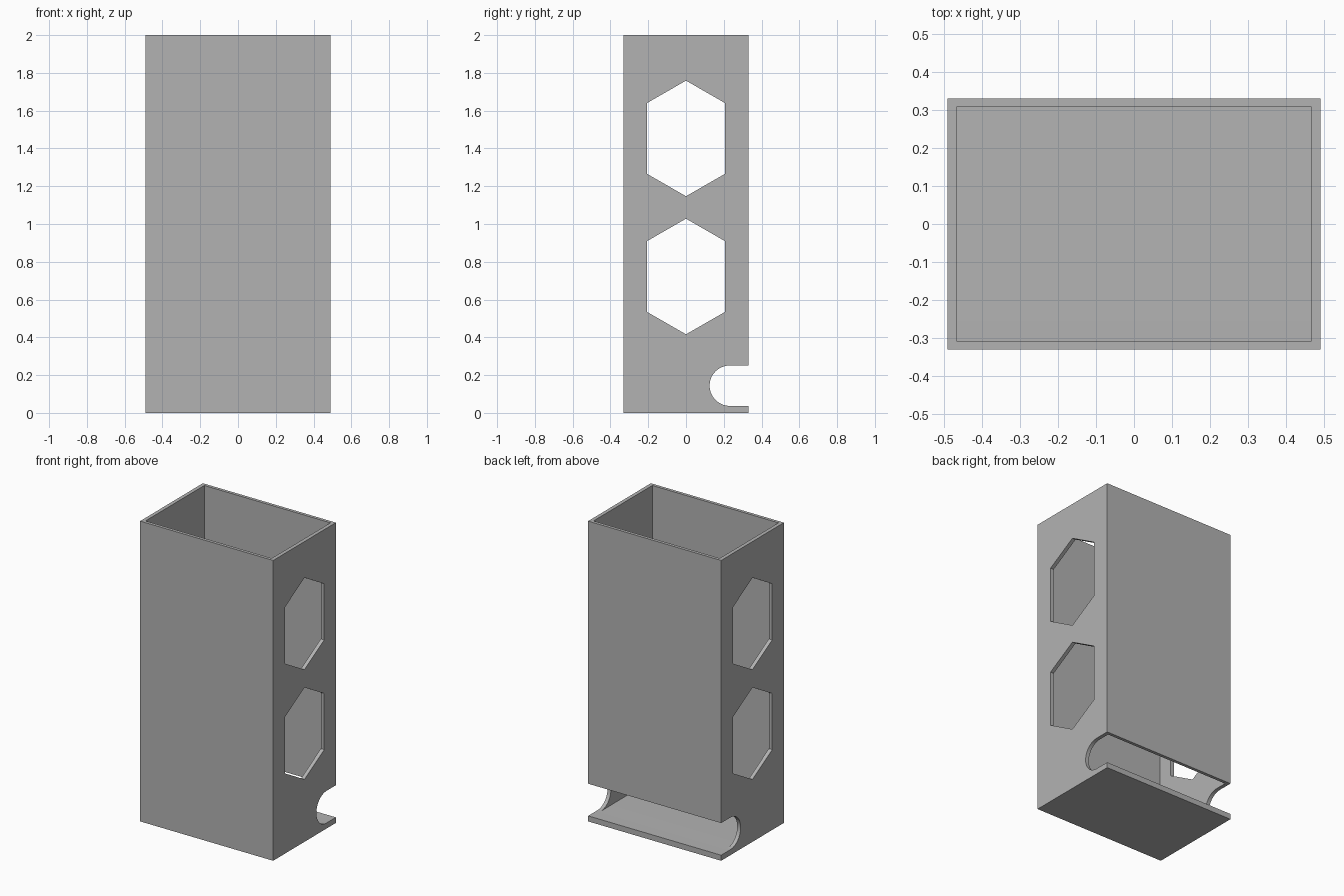
import bpy, bmesh, math

cube = bpy.data.objects.get("Cube")
if cube:
    bpy.data.objects.remove(cube, do_unlink=True)

HALF_X, HALF_Y, HEIGHT = 0.49, 0.33, 2.0
WALL_X, WALL_Y, FLOOR = 0.025, 0.021, 0.037

grey = bpy.data.materials.new("grey plastic")
grey.use_nodes = True
colour = (0.45, 0.45, 0.45, 1)
grey.diffuse_color = colour
grey.node_tree.nodes["Principled BSDF"].inputs["Base Color"].default_value = colour


def prism(name, outline, start, end):
    """Extrude a (y, z) outline along x."""
    bm = bmesh.new()
    face = bm.faces.new([bm.verts.new((start, y, z)) for y, z in outline])
    new = bmesh.ops.extrude_face_region(bm, geom=[face])["geom"]
    verts = [v for v in new if isinstance(v, bmesh.types.BMVert)]
    bmesh.ops.translate(bm, verts=verts, vec=(end - start, 0, 0))
    bmesh.ops.recalc_face_normals(bm, faces=bm.faces)
    mesh = bpy.data.meshes.new(name)
    bm.to_mesh(mesh)
    bm.free()
    mesh.materials.append(grey)
    obj = bpy.data.objects.new(name, mesh)
    bpy.context.collection.objects.link(obj)
    return obj


def rectangle(half_y, low, high):
    return [(-half_y, low), (half_y, low), (half_y, high), (-half_y, high)]


def hexagon(z):
    return [(0, z + 0.306), (0.207, z + 0.187), (0.207, z - 0.187),
            (0, z - 0.306), (-0.207, z - 0.187), (-0.207, z + 0.187)]


# Open-topped bin
bin_body = prism("dispenser_bin", rectangle(HALF_Y, 0, HEIGHT), -HALF_X, HALF_X)
inner_x = HALF_X - WALL_X
cutters = [prism("cavity_cutter", rectangle(HALF_Y - WALL_Y, FLOOR, HEIGHT + 0.1),
                 -inner_x, inner_x)]

# Hexagonal windows through both sides
for z in (1.453, 0.722):
    cutters.append(prism("window_cutter", hexagon(z), -0.6, 0.6))

# Round-ended dispensing slot across the back
radius, centre_y = 0.107, 0.232
centre_z = FLOOR + radius
steps = 32
slot = [(centre_y - radius * math.sin(math.pi * i / steps),
         centre_z + radius * math.cos(math.pi * i / steps)) for i in range(steps + 1)]
slot += [(0.5, FLOOR), (0.5, centre_z + radius)]
cutters.append(prism("slot_cutter", slot, -0.6, 0.6))

for cutter in cutters:
    cutter.hide_render = True
    mod = bin_body.modifiers.new(cutter.name, "BOOLEAN")
    mod.operation = "DIFFERENCE"
    mod.solver = "EXACT"
    mod.object = cutter

# Apply the cuts and discard the cutters
bpy.context.view_layer.update()
evaluated = bin_body.evaluated_get(bpy.context.evaluated_depsgraph_get())
result = bpy.data.meshes.new_from_object(evaluated)
bin_body.modifiers.clear()
bin_body.data = result
for cutter in cutters:
    bpy.data.objects.remove(cutter, do_unlink=True)

bpy.ops.object.select_all(action="DESELECT")
bin_body.select_set(True)
bpy.context.view_layer.objects.active = bin_body
bpy.ops.object.shade_smooth_by_angle(angle=math.radians(30))
